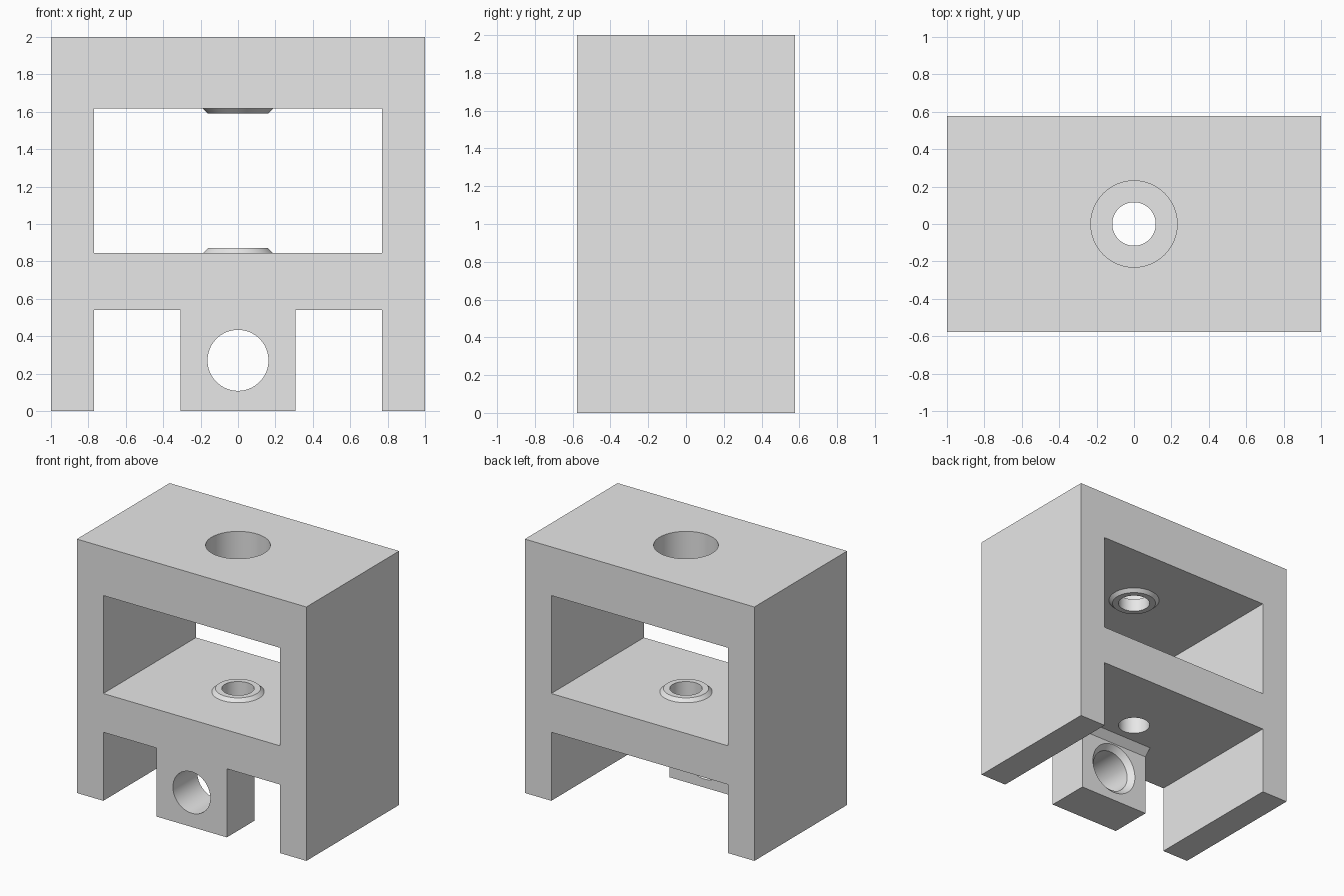
import bpy, bmesh, math
from mathutils import Matrix

if "Cube" in bpy.data.objects:
    bpy.data.objects.remove(bpy.data.objects["Cube"])

grey = bpy.data.materials.new("plain grey")
grey.diffuse_color = (0.8, 0.8, 0.8, 1)
grey.use_nodes = True
grey.node_tree.nodes["Principled BSDF"].inputs["Base Color"].default_value = grey.diffuse_color


def add(name, bm):
    bmesh.ops.recalc_face_normals(bm, faces=bm.faces)
    mesh = bpy.data.meshes.new(name)
    bm.to_mesh(mesh)
    bm.free()
    mesh.materials.append(grey)
    ob = bpy.data.objects.new(name, mesh)
    bpy.context.collection.objects.link(ob)
    return ob


def prism(name, points, half, axis):
    """Extrude a closed profile symmetrically along x (points are y, z) or y (points are x, z)."""
    bm = bmesh.new()
    place = (lambda p, d: (d, *p)) if axis == "x" else (lambda p, d: (p[0], d, p[1]))
    face = bm.faces.new([bm.verts.new(place(p, -half)) for p in points])
    new = bmesh.ops.extrude_face_region(bm, geom=[face])["geom"]
    move = (2 * half, 0, 0) if axis == "x" else (0, 2 * half, 0)
    bmesh.ops.translate(bm, verts=[v for v in new if isinstance(v, bmesh.types.BMVert)], vec=move)
    return add(name, bm)


def lathe(name, points, matrix=Matrix(), sides=64):
    """Turn an (r, z) profile into a capped solid around z."""
    bm = bmesh.new()
    rings = [[bm.verts.new((r * math.cos(2 * math.pi * i / sides),
                            r * math.sin(2 * math.pi * i / sides), z))
              for i in range(sides)] for r, z in points]
    for a, b in zip(rings, rings[1:]):
        for i in range(sides):
            j = (i + 1) % sides
            bm.faces.new((a[i], a[j], b[j], b[i]))
    bm.faces.new(rings[0])
    bm.faces.new(rings[-1])
    bm.transform(matrix)
    return add(name, bm)


def rect(half, low, high):
    return [(-half, low), (half, low), (half, high), (-half, high)]


def combine(target, tool, operation="DIFFERENCE"):
    mod = target.modifiers.new("bool", "BOOLEAN")
    mod.operation, mod.solver, mod.object = operation, "EXACT", tool
    bpy.context.view_layer.objects.active = target
    bpy.ops.object.modifier_apply(modifier=mod.name)
    bpy.data.objects.remove(tool)


# Outer block with the window opening
frame = prism("bracket_frame", rect(1, 0, 2), 0.577, "y")
combine(frame, prism("window", rect(0.77, 0.845, 1.617), 1, "y"))

# Under slot, leaving a front lug with a chamfered gusset behind it
slot = prism("under_slot", rect(0.77, -0.2, 0.54), 0.9, "y")
lug = prism("lug", [(-1, -1), (-0.233, -1), (-0.233, 0.486), (-0.119, 0.6), (-1, 0.6)], 0.307, "x")
combine(slot, lug)
combine(frame, slot)

# Conical bosses on the two inner faces of the window
for name, floor, d in (("lower_boss", 0.845, 1), ("upper_boss", 1.617, -1)):
    cone = lathe(name, [(0.237, floor - 0.05 * d), (0.187, floor), (0.161, floor + 0.026 * d)])
    combine(frame, cone, "UNION")

# Vertical bore, widened in the top wall
combine(frame, lathe("bore", [(0.116, 0.3), (0.116, 1.692), (0.231, 1.692), (0.231, 2.2)]))

# Lug hole, countersunk at the rear
turn = Matrix.Translation((0, 0, 0.271)) @ Matrix.Rotation(-math.pi / 2, 4, "X")
combine(frame, lathe("lug_hole", [(0.163, -0.8), (0.163, -0.274), (0.204, -0.233), (0.204, 0.3)], turn))

# Smooth round walls, crisp edges
bpy.ops.object.select_all(action="DESELECT")
frame.select_set(True)
bpy.context.view_layer.objects.active = frame
bpy.ops.object.shade_smooth_by_angle(angle=math.radians(30))
